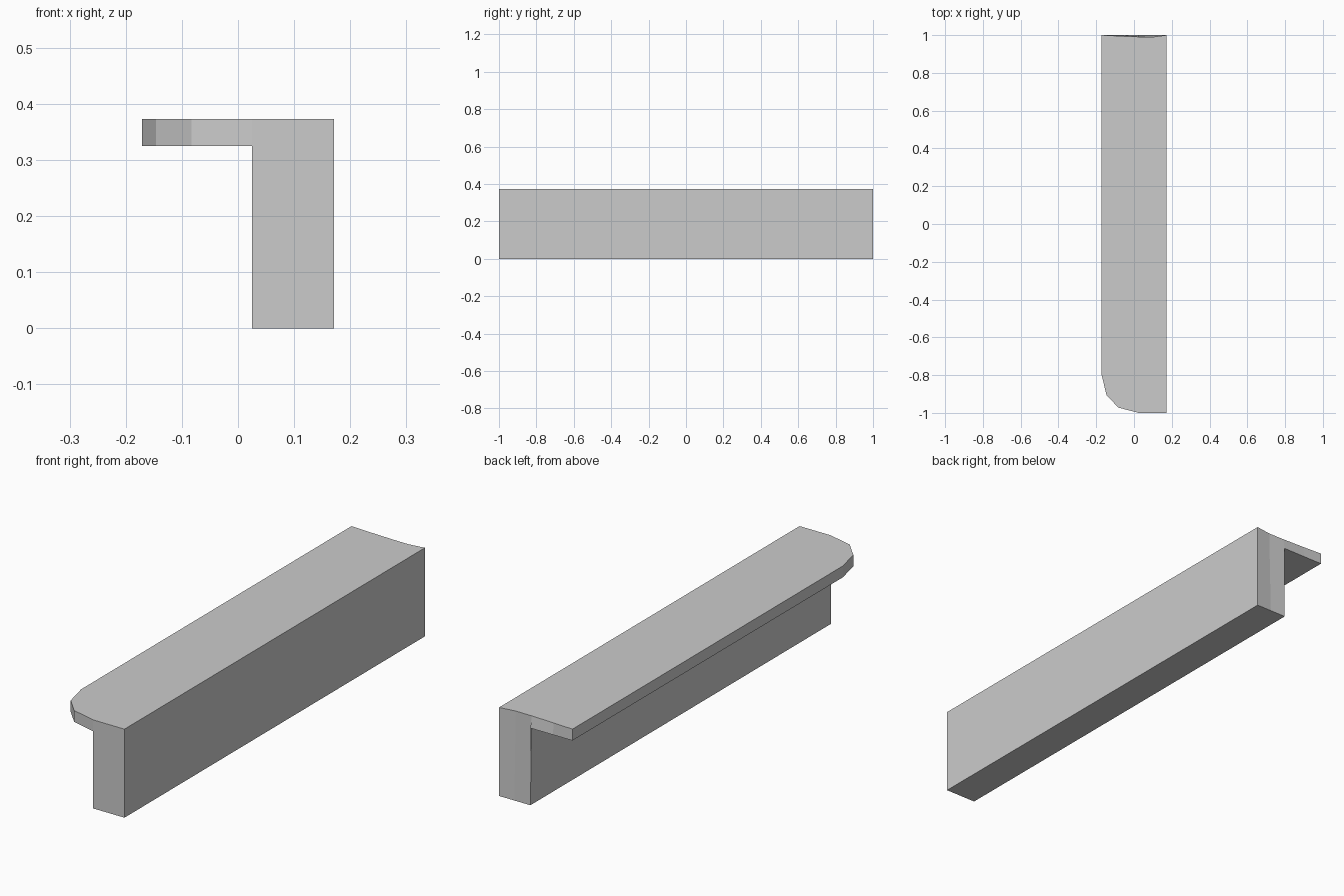
import bpy
import bmesh

cube = bpy.data.objects.get("Cube")
if cube:
    bpy.data.objects.remove(cube, do_unlink=True)

WALL_IN, SIDE = 0.025, 0.171
UNDER, TOP = 0.325, 0.373

# Plan of the top surface, counter-clockwise from the inner front corner
wall_plan = [(WALL_IN, -1), (SIDE, -1), (SIDE, 1), (0.1, 0.99), (WALL_IN, 0.991)]
ledge_plan = [(WALL_IN, 0.991), (-0.08, 0.995), (-SIDE, 1), (-SIDE, -0.8),
              (-0.146, -0.905), (-0.083, -0.972), (WALL_IN, -1)]

bm = bmesh.new()


def face(points):
    bm.faces.new([bm.verts.new(p) for p in points])


def base(point, z):
    """Point below the top outline; the lower back edges are straight."""
    x, y = point
    return (x, 1 if y > 0.9 else y, z)


def top(point):
    return (*point, TOP)


def skirt(plan, z):
    """Side faces hanging from an open run of the outline, and its underside."""
    for a, b in zip(plan, plan[1:]):
        points = [base(a, z), base(b, z)]
        if z == 0 and b[0] == WALL_IN:
            points.append(base(b, UNDER))
        points += [top(b), top(a)]
        if z == 0 and a[0] == WALL_IN:
            points.append(base(a, UNDER))
        face(points)
    face([base(p, z) for p in reversed(plan)])


# Upright wall, overhanging ledge, inner wall face and shared top
skirt(wall_plan, 0)
skirt(ledge_plan, UNDER)
front, back = wall_plan[0], wall_plan[-1]
face([base(back, 0), base(front, 0), base(front, UNDER), base(back, UNDER)])
face([top(p) for p in wall_plan + ledge_plan[1:-1]])

bmesh.ops.remove_doubles(bm, verts=bm.verts, dist=0.0005)
bmesh.ops.recalc_face_normals(bm, faces=bm.faces)
mesh = bpy.data.meshes.new("ledge_and_wall")
bm.to_mesh(mesh)
bm.free()

# Plain grey finish
grey = bpy.data.materials.new("plain grey")
grey.use_nodes = True
colour = (0.6, 0.6, 0.6, 1)
grey.diffuse_color = colour
grey.node_tree.nodes["Principled BSDF"].inputs["Base Color"].default_value = colour
mesh.materials.append(grey)

obj = bpy.data.objects.new("ledge_and_wall", mesh)
bpy.context.collection.objects.link(obj)
